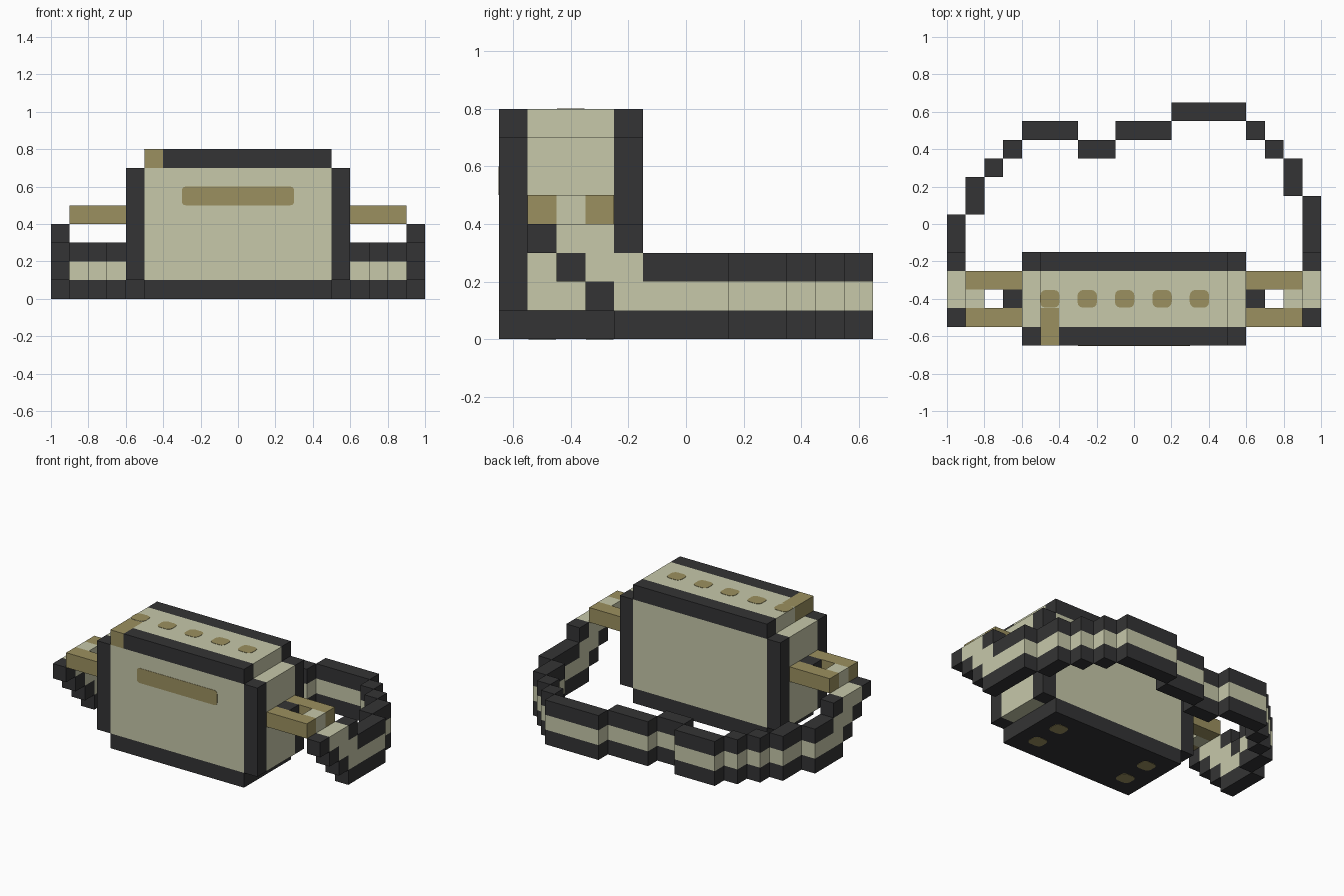
import bpy, bmesh, math

if "Cube" in bpy.data.objects:
    bpy.data.objects.remove(bpy.data.objects["Cube"])

def mat(name, rgb):
    m = bpy.data.materials.new(name)
    m.diffuse_color = (*rgb, 1)
    m.use_nodes = True
    m.node_tree.nodes["Principled BSDF"].inputs["Base Color"].default_value = m.diffuse_color
    return m

DARK = mat("charcoal", (0.034, 0.034, 0.035))
LIGHT = mat("pale_khaki", (0.57, 0.58, 0.40))
TAN = mat("olive_tan", (0.33, 0.28, 0.115))


def finish(name, bm, material):
    bmesh.ops.recalc_face_normals(bm, faces=bm.faces[:])
    me = bpy.data.meshes.new(name)
    bm.to_mesh(me)
    bm.free()
    me.materials.append(material)
    ob = bpy.data.objects.new(name, me)
    bpy.context.collection.objects.link(ob)
    return ob


def boxes(name, material, *specs):
    """One object from boxes given as (x0, x1, y0, y1, z0, z1)."""
    bm = bmesh.new()
    for x0, x1, y0, y1, z0, z1 in specs:
        vs = bmesh.ops.create_cube(bm, size=1)["verts"]
        for v in vs:
            v.co.x = x1 if v.co.x > 0 else x0
            v.co.y = y1 if v.co.y > 0 else y0
            v.co.z = z1 if v.co.z > 0 else z0
    return finish(name, bm, material)


def mirrored(specs):
    return list(specs) + [(-b[1], -b[0], *b[2:]) for b in specs]


def plates(name, material, centres, w, h, place, r=0.03, t=0.004):
    """Thin rounded plates; place(u, v, d) maps plate space to the model."""
    bm = bmesh.new()
    for cu, cv in centres:
        loop = []
        for k, (sx, sy) in enumerate([(1, 1), (-1, 1), (-1, -1), (1, -1)]):
            for i in range(4):
                a = math.pi / 2 * (k + i / 3)
                loop.append((cu + sx * (w / 2 - r) + r * math.cos(a),
                             cv + sy * (h / 2 - r) + r * math.sin(a)))
        low = [bm.verts.new(place(u, v, -t / 2)) for u, v in loop]
        top = [bm.verts.new(place(u, v, t / 2)) for u, v in loop]
        bm.faces.new(low)
        bm.faces.new(top)
        for i in range(len(loop)):
            j = (i + 1) % len(loop)
            bm.faces.new((low[i], low[j], top[j], top[i]))
    return finish(name, bm, material)


# Bag body, base and side panels
boxes("bag_body", LIGHT, (-.5, .5, -.65, -.15, .1, .7))
boxes("bag_base", DARK, (-.5, .5, -.65, -.15, 0, .1))
boxes("side_panels", LIGHT, *mirrored([(.5, .6, -.55, -.25, .1, .7)]))
boxes("corner_piping", DARK, *mirrored([(.5, .6, -.65, -.55, .1, .7),
                                        (.5, .6, -.25, -.15, .1, .7)]))

# Top of the bag with zip pull
boxes("bag_top", LIGHT, (-.4, .5, -.55, -.25, .7, .8),
      (-.5, -.4, -.45, -.25, .7, .8))
boxes("top_piping", DARK, (-.4, .5, -.65, -.55, .7, .8),
      (-.5, .5, -.25, -.15, .7, .8))
boxes("zip_pull", TAN, (-.5, -.4, -.65, -.45, .7, .8))

# Painted details
plates("zip_teeth", TAN, [(-.45 + .2 * i, -.4) for i in range(5)], .104, .095,
       lambda u, v, d: (u, v, .8 + d))
plates("pocket_slot", TAN, [(0, .55)], .6, .1,
       lambda u, v, d: (u, -.65 + d, v), r=.02)
plates("base_studs", TAN, [(x, y) for x in (-.35, .35) for y in (-.5, -.3)],
       .104, .095, lambda u, v, d: (u, v, d))

# Strap rings on both sides
boxes("strap_rings", TAN, *mirrored([(.6, .9, -.55, -.45, .4, .5),
                                     (.6, .9, -.35, -.25, .4, .5)]))
boxes("ring_tabs", DARK, *mirrored([(.6, .7, -.45, -.35, .4, .5)]))
boxes("strap_tips", LIGHT, *mirrored([(.8, .9, -.45, -.35, .4, .5)]))

# Stepped strap ends climbing to the rings
boxes("strap_end_edges", DARK, *mirrored([
    (.9, 1, -.55, -.45, .3, .4), (.9, 1, -.25, -.15, .3, .4),
    (.9, 1, -.45, -.35, .2, .3), (.9, 1, -.35, -.25, .1, .2),
    (.9, 1, -.25, -.15, 0, .1)]))
boxes("strap_end_webbing", LIGHT, *mirrored([
    (.9, 1, -.45, -.25, .3, .4), (.9, 1, -.35, -.15, .2, .3),
    (.9, 1, -.25, -.15, .1, .2)]))

# Strap loop lying behind the bag: plan runs (x0, x1, y0, y1)
runs = [(.9, 1, -.15, .15), (.8, .9, .15, .35), (.7, .8, .35, .45),
        (.6, .7, .45, .55), (.2, .6, .55, .65), (-.1, .2, .45, .55),
        (-.3, -.1, .35, .45), (-.6, -.3, .45, .55), (-.7, -.6, .35, .45),
        (-.8, -.7, .25, .35), (-.9, -.8, .05, .25), (-1, -.9, -.15, .05)]
for name, m, z in (("strap_lower_edge", DARK, 0), ("strap_webbing", LIGHT, .1),
                   ("strap_upper_edge", DARK, .2)):
    boxes(name, m, *[(*r, z, z + .1) for r in runs])
